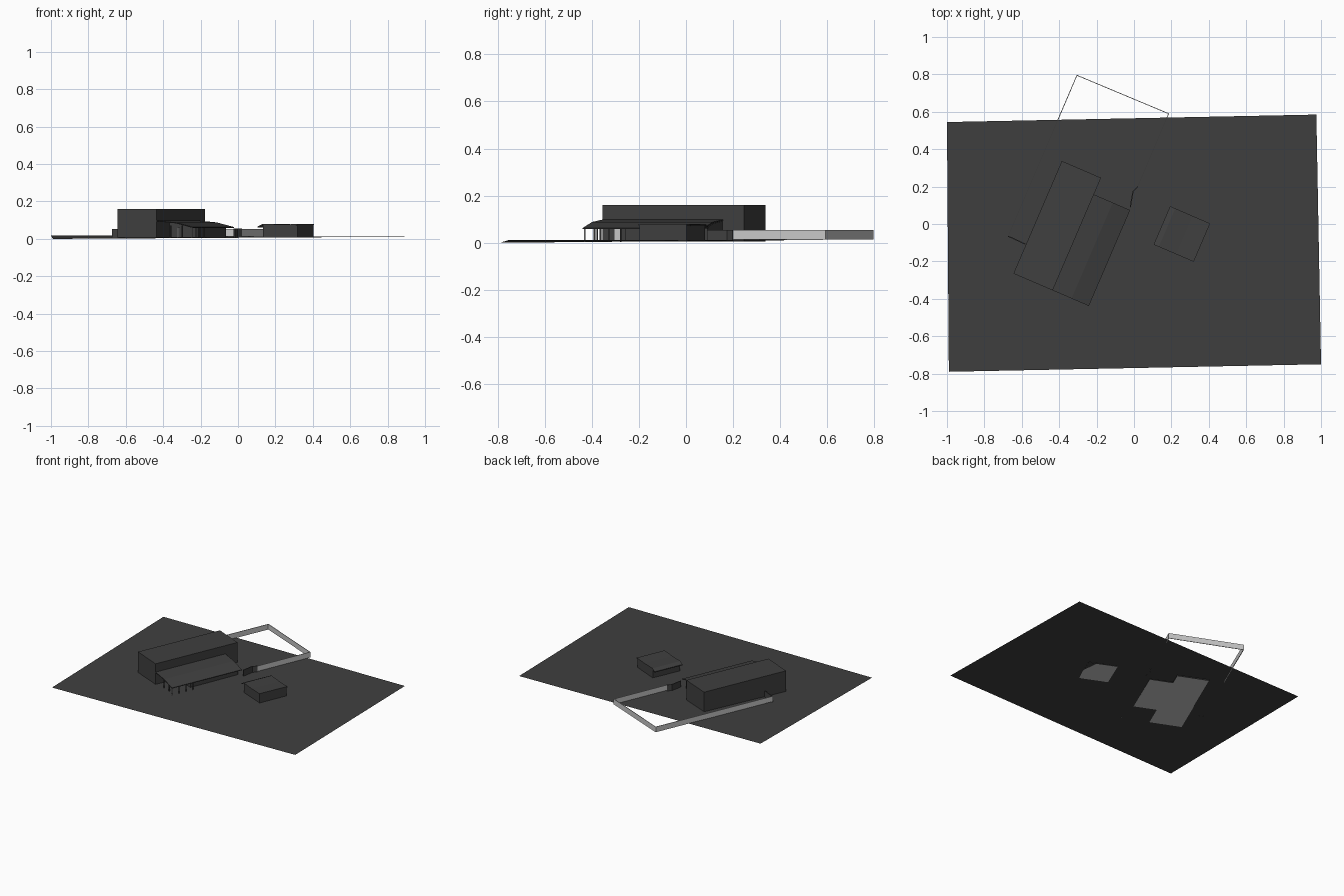
import bpy
from mathutils import Vector

if "Cube" in bpy.data.objects:
    bpy.data.objects.remove(bpy.data.objects["Cube"])

def material(name, v):
    m = bpy.data.materials.new(name)
    m.diffuse_color = (v, v, v, 1)
    m.use_nodes = True
    m.node_tree.nodes["Principled BSDF"].inputs["Base Color"].default_value = m.diffuse_color
    return m

DARK = material("charcoal", 0.05)
LIGHT = material("pale grey", 0.58)

# The whole site is turned: U runs along the buildings, V across them
U = Vector((0.395, 0.919))
V = Vector((0.919, -0.395))
HOUSE = Vector((-0.435, -0.355))
SHED = Vector((0.105, -0.11))

def at(origin, u, v):
    return origin + U * u + V * v

def mesh(name, verts, faces, mat):
    me = bpy.data.meshes.new(name)
    me.from_pydata([tuple(p) for p in verts], [], faces)
    me.materials.append(mat)
    ob = bpy.data.objects.new(name, me)
    bpy.context.collection.objects.link(ob)
    return ob

def block(name, origin, u0, u1, profile, mat):
    """Extrude a clockwise (v, z) outline from u0 to u1."""
    n = len(profile)
    verts = [(*at(origin, u, v), z) for u in (u0, u1) for v, z in profile]
    faces = [tuple(range(n)), tuple(range(2 * n - 1, n - 1, -1))]
    faces += [(i, i + n, (i + 1) % n + n, (i + 1) % n) for i in range(n)]
    ob = mesh(name, verts, faces, mat)
    import bmesh
    bm = bmesh.new()
    bm.from_mesh(ob.data)
    bmesh.ops.recalc_face_normals(bm, faces=bm.faces)
    bm.to_mesh(ob.data)
    bm.free()
    return ob

def box(name, origin, u0, u1, v0, v1, z0, z1, mat):
    return block(name, origin, u0, u1, [(v0, z0), (v0, z1), (v1, z1), (v1, z0)], mat)

def wall(name, a, b, z0, z1, mat, t=0.004):
    a, b = Vector(a), Vector(b)
    d = (b - a).normalized()
    s = Vector((-d.y, d.x)) * t / 2
    ring = [a + s, a - s, b - s, b + s]
    verts = [(*p, z) for z in (z0, z1) for p in ring]
    faces = [(3, 2, 1, 0), (4, 5, 6, 7)]
    faces += [(i, (i + 1) % 4, (i + 1) % 4 + 4, i + 4) for i in range(4)]
    return mesh(name, verts, faces, mat)

def floor(name, points, z=0.004):
    pts = [(*p, z) for p in points]
    return mesh(name, pts, [tuple(range(len(pts)))], LIGHT)

# Gently sloping plot
mesh("plot", [(-0.99, -0.79, 0.0), (1, -0.75, 0.012), (0.975, 0.585, 0.012), (-1, 0.545, 0.018)],
     [(0, 1, 2, 3)], DARK)

# Main hall and the low wing beside it
box("main_hall", HOUSE, 0, 0.655, -0.228, 0, 0.006, 0.16, DARK)
block("wing_walls", HOUSE, 0.175, 0.556,
      [(0, 0.006), (0, 0.092), (0.10, 0.082), (0.165, 0.064), (0.165, 0.006)], DARK)

# Bent lean-to roof
top = [(0, 0.098), (0.11, 0.088), (0.211, 0.063)]
block("wing_roof", HOUSE, 0, 0.558, top + [(v, z - 0.005) for v, z in reversed(top)], DARK)

# Porch posts under the open roof end
for i, u in enumerate((0.004, 0.06, 0.115, 0.17)):
    box(f"porch_post_{i}", HOUSE, u, u + 0.005, 0.2, 0.205, 0.004, 0.06, LIGHT if i == 0 else DARK)
for i, v in enumerate((0.07, 0.135)):
    box(f"front_post_{i}", HOUSE, 0.02, 0.026, v, v + 0.006, 0.004, 0.072, DARK)
box("porch_partition", HOUSE, 0.09, 0.12, 0.08, 0.085, 0.006, 0.06, LIGHT)

# Shed with a sloping eave on its left side
block("shed_walls", SHED, 0.003, 0.22,
      [(0.03, 0.006), (0.03, 0.074), (0.23, 0.074), (0.23, 0.006)], DARK)
top = [(0, 0.066), (0.03, 0.08), (0.13, 0.077), (0.233, 0.079)]
block("shed_roof", SHED, 0, 0.223, top + [(v, z - 0.006) for v, z in reversed(top)], DARK)

# Pale floors, seen from below
floor("hall_floor", [at(HOUSE, *p) for p in ((0, -0.228), (0.655, -0.228), (0.655, 0), (0, 0))])
floor("wing_floor", [at(HOUSE, *p) for p in ((0.175, 0), (0.556, 0), (0.556, 0.165), (0.175, 0.165))])
floor("shed_floor", [(0.13, -0.12), (0.215, 0.083), (0.35, 0.022), (0.365, -0.1), (0.317, -0.202)])

# Garden fence around the back
path = [(-0.673, -0.065), (-0.305, 0.795), (0.185, 0.59), (0.02, 0.2)]
for i in range(3):
    wall(f"fence_{i}", path[i], path[i + 1], 0.014, 0.054, LIGHT)

# Dark walls joining the fence to the house
links = [(0.02, 0.2), (-0.005, 0.175), (-0.02, 0.09)]
for i in range(2):
    wall(f"gate_wall_{i}", links[i], links[i + 1], 0.008, 0.055, DARK, 0.006)
wall("side_wall", (-0.673, -0.065), (-0.58, -0.108), 0.008, 0.052, DARK, 0.006)
